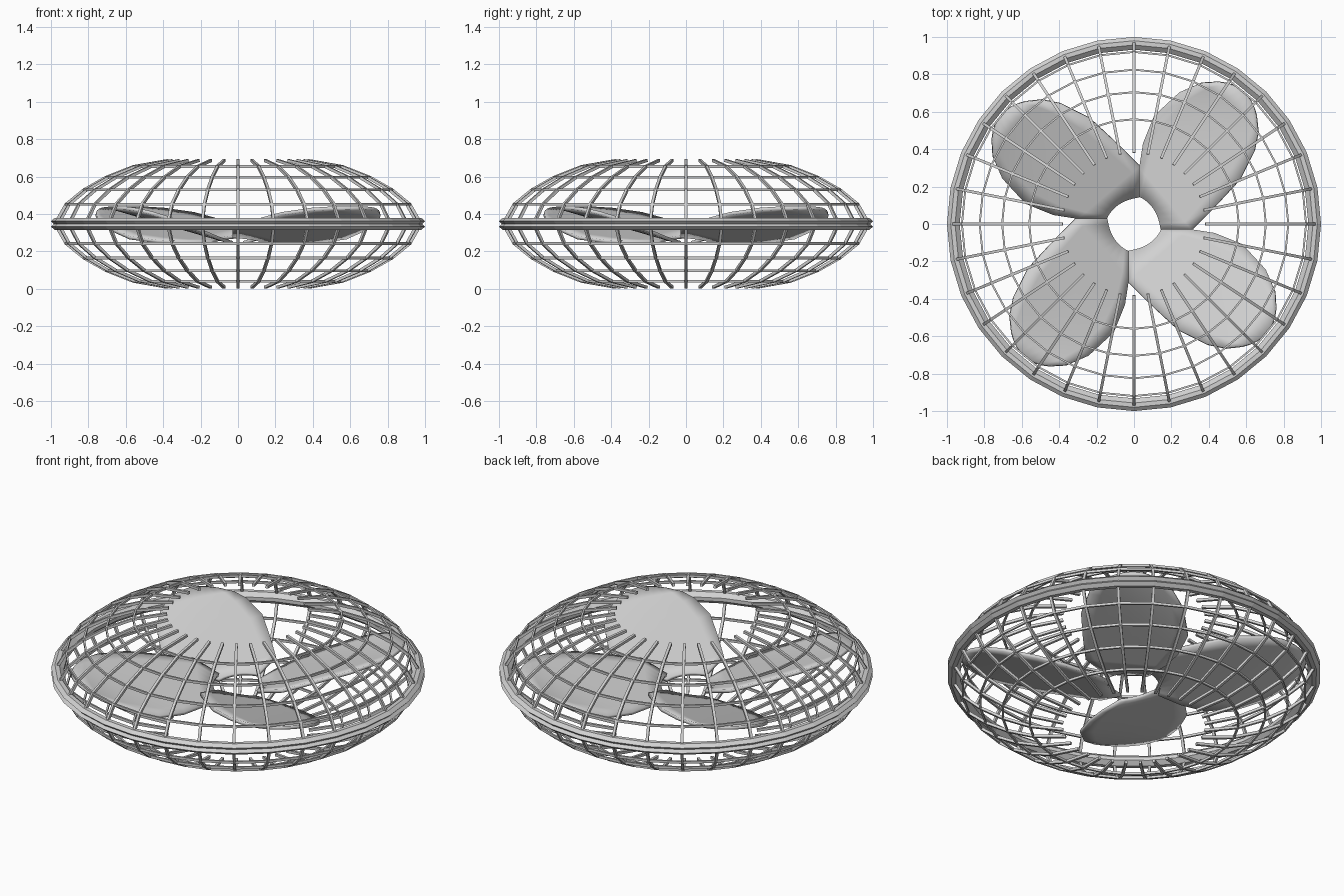
import bpy, bmesh, math
from mathutils import Vector, Matrix

if "Cube" in bpy.data.objects:
    bpy.data.objects.remove(bpy.data.objects["Cube"], do_unlink=True)

MID = 0.3475      # height of the cage's middle plane
SIDES = 32

grey = bpy.data.materials.new("light_grey")
grey.use_nodes = True
grey.diffuse_color = (0.64, 0.64, 0.64, 1)
grey.node_tree.nodes["Principled BSDF"].inputs["Base Color"].default_value = grey.diffuse_color


def mesh_object(name, bm, smooth=False):
    bmesh.ops.recalc_face_normals(bm, faces=bm.faces)
    for f in bm.faces:
        f.smooth = smooth
    me = bpy.data.meshes.new(name)
    bm.to_mesh(me)
    bm.free()
    me.materials.append(grey)
    ob = bpy.data.objects.new(name, me)
    bpy.context.collection.objects.link(ob)
    return ob


def bridge(bm, a, b):
    """Quads between two closed loops of vertices."""
    n = len(a)
    for j in range(n):
        k = (j + 1) % n
        bm.faces.new((a[j], b[j], b[k], a[k]))


def spin(i):
    return Matrix.Rotation(2 * math.pi * i / SIDES, 3, "Z")


def hoop(bm, section):
    """Closed ring with a section of (radius, height above the middle)."""
    loops = [[bm.verts.new(spin(i) @ Vector((r, 0, MID + h))) for r, h in section]
             for i in range(SIDES)]
    for i in range(SIDES):
        bridge(bm, loops[i], loops[(i + 1) % SIDES])


def spoke(bm, path, turn, half):
    """Square bar that follows a path of (radius, height above the middle)."""
    loops = []
    for i, (r, h) in enumerate(path):
        r0, h0 = path[max(i - 1, 0)]
        r1, h1 = path[min(i + 1, len(path) - 1)]
        out = Vector((h0 - h1, 0, r1 - r0)).normalized() * half
        wide = Vector((0, half, 0))
        centre = Vector((r, 0, MID + h))
        loops.append([bm.verts.new(turn @ (centre + o))
                      for o in (out + wide, out - wide, -out - wide, -out + wide)])
    for a, b in zip(loops, loops[1:]):
        bridge(bm, a, b)
    bm.faces.new(loops[0])
    bm.faces.new(loops[-1])


# Wire cage: radius and height above the middle plane
dome = [(0.38, 0.339), (0.56, 0.307), (0.705, 0.25), (0.825, 0.182), (0.92, 0.105), (0.968, 0.02)]
for side, sign in (("upper", 1), ("lower", -1)):
    path = [(r, sign * h) for r, h in dome]
    bm = bmesh.new()
    for i in range(SIDES):
        spoke(bm, path, spin(i), 0.0075)
    mesh_object(side + "_cage_spokes", bm)
    bm = bmesh.new()
    for r, h in path[1:5]:
        hoop(bm, [(r + dr, h + dh) for dr, dh in
                  ((-0.005, -0.007), (0.005, -0.007), (0.005, 0.007), (-0.005, 0.007))])
    mesh_object(side + "_cage_rings", bm)

# Grooved rim around the middle
half = [(0.985, 0.0), (1.0, 0.015), (0.98, 0.032), (0.957, 0.032), (0.932, 0.01)]
bm = bmesh.new()
hoop(bm, half + [(r, -h) for r, h in reversed(half[1:])])
mesh_object("rim", bm)

# Fan blade: low-edge and high-edge points from root to tip, and outward bulge
stations = [((0.145, -0.03), (-0.03, -0.145), 0.03),
            ((0.30, -0.03), (-0.03, -0.31), 0.0),
            ((0.43, -0.05), (0.09, -0.43), 0.0),
            ((0.58, -0.11), (0.235, -0.565), 0.0),
            ((0.705, -0.245), (0.395, -0.645), 0.01),
            ((0.755, -0.36), (0.49, -0.665), 0.03),
            ((0.76, -0.45), (0.58, -0.655), 0.05)]
STEPS = 8


def blade_point(a, b, bulge, t):
    p = Vector(a).lerp(Vector(b), t)
    p += Vector((0.77, -0.64)) * bulge * 4 * t * (1 - t)
    z = 0.25 + 0.29 * (-0.04 - p.y) + 0.5 * max(0, p.x - 0.5) ** 2
    return Vector((p.x, p.y, z))


for q in range(4):
    turn = Matrix.Rotation(q * math.pi / 2, 3, "Z")
    bm = bmesh.new()
    rows = [[bm.verts.new(turn @ blade_point(a, b, g, i / STEPS)) for i in range(STEPS + 1)]
            for a, b, g in stations]
    for r0, r1 in zip(rows, rows[1:]):
        for i in range(STEPS):
            bm.faces.new((r0[i], r1[i], r1[i + 1], r0[i + 1]))
    blade = mesh_object("fan_blade_%d" % (q + 1), bm, smooth=True)
    thick = blade.modifiers.new("thickness", "SOLIDIFY")
    thick.thickness = 0.018
    thick.offset = 0
